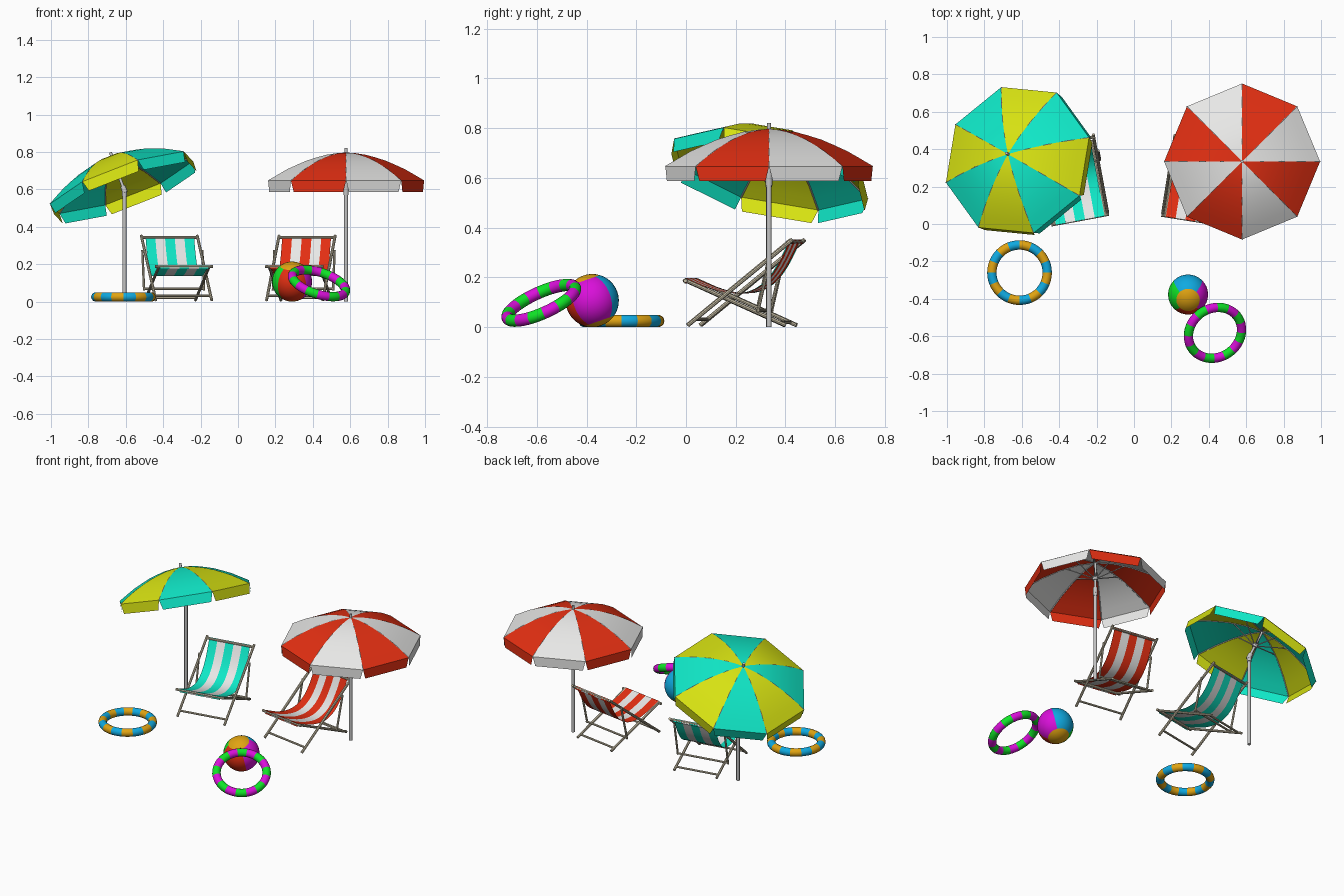
import bpy, bmesh, math
from mathutils import Vector, Matrix

if "Cube" in bpy.data.objects:
    bpy.data.objects.remove(bpy.data.objects["Cube"])


def mat(name, r, g, b):
    m = bpy.data.materials.new(name)
    m.diffuse_color = (r, g, b, 1)
    m.use_nodes = True
    m.node_tree.nodes["Principled BSDF"].inputs["Base Color"].default_value = m.diffuse_color
    return m


WHITE = mat("white", .8, .8, .79)
RED = mat("red", .76, .028, .006)
TEAL = mat("teal", .005, .8, .57)
LIME = mat("lime", .68, .76, .006)
GOLD = mat("gold", .75, .37, .006)
BLUE = mat("blue", .005, .4, .75)
MAGENTA = mat("magenta", .7, .005, .7)
GREEN = mat("green", .005, .78, .02)
WOOD = mat("wood", .58, .52, .38)
METAL = mat("metal", .55, .55, .55)


def finish(name, bm, mats, matrix=Matrix(), angle=35):
    me = bpy.data.meshes.new(name)
    bm.to_mesh(me)
    bm.free()
    ob = bpy.data.objects.new(name, me)
    bpy.context.collection.objects.link(ob)
    for m in mats:
        me.materials.append(m)
    ob.matrix_world = matrix
    bpy.ops.object.select_all(action='DESELECT')
    ob.select_set(True)
    bpy.context.view_layer.objects.active = ob
    bpy.ops.object.shade_smooth_by_angle(angle=math.radians(angle))
    return ob


def rod(bm, a, b, r, sides=8):
    a, b = Vector(a), Vector(b)
    d = b - a
    m = Matrix.Translation((a + b) / 2) @ d.to_track_quat('Z', 'Y').to_matrix().to_4x4()
    bmesh.ops.create_cone(bm, cap_ends=True, segments=sides, radius1=r, radius2=r,
                          depth=d.length, matrix=m)


def aim(loc, normal):
    q = Vector((0, 0, 1)).rotation_difference(Vector(normal).normalized())
    return Matrix.Translation(loc) @ q.to_matrix().to_4x4()


# ---- parasol: local origin is the centre of the canopy rim ----
RIM, RISE, JOINT = .417, .15, -.047


def dome(r):
    return RISE * (1 - (r / RIM) ** 1.8)


def polar(r, deg, z):
    a = math.radians(deg)
    return Vector((r * math.cos(a), r * math.sin(a), z))


def parasol(label, loc, normal, start, even, odd):
    M = aim(loc, normal)
    # canopy panels with a hanging valance flap each
    bm = bmesh.new()
    radii = [.004] + [RIM * i / 8 for i in range(1, 9)]
    for k in range(8):
        a0, a1 = start + 45 * k, start + 45 * (k + 1)
        rows = [[bm.verts.new(polar(r, a, dome(r))) for a in (a0, a1)] for r in radii]
        for p, q in zip(rows, rows[1:]):
            bm.faces.new((p[0], q[0], q[1], p[1])).material_index = k % 2
        p, q = polar(RIM, a0, 0), polar(RIM, a1, 0)
        down = Vector((0, 0, -.06))
        flap = [p, p.lerp(q, .05) + down, p.lerp(q, .95) + down, q]
        bm.faces.new([bm.verts.new(v) for v in flap]).material_index = k % 2
    finish(label + "_canopy", bm, (even, odd), M, 30)
    # ribs under the seams and struts from the collar
    bm = bmesh.new()
    for k in range(8):
        a = start + 45 * k
        for i in range(4):
            r0, r1 = RIM * i / 4, RIM * (i + 1) / 4
            rod(bm, polar(r0, a, dome(r0) - .002), polar(r1, a, dome(r1) - .002), .003, 6)
        rod(bm, polar(.012, a, .045), polar(.17, a, dome(.17) - .004), .0035, 6)
    finish(label + "_ribs", bm, (METAL,), M)
    # upper shaft, hub and tip
    bm = bmesh.new()
    rod(bm, (0, 0, JOINT), (0, 0, .174), .008, 12)
    rod(bm, (0, 0, .03), (0, 0, .055), .016, 12)
    rod(bm, (0, 0, JOINT - .012), (0, 0, JOINT + .025), .014, 12)
    finish(label + "_upper_shaft", bm, (METAL,), M)
    # ground pole
    bm = bmesh.new()
    j = M @ Vector((0, 0, JOINT))
    rod(bm, (j.x, j.y, 0), j, .0105, 12)
    rod(bm, (j.x, j.y, j.z - .03), j, .0135, 12)
    finish(label + "_pole", bm, (METAL,))


parasol("red_parasol", (.578, .334, .647), (0, 0, 1), 0, WHITE, RED)
parasol("teal_parasol", (-.623, .342, .637), (-.37, .227, 1), 15, TEAL, LIME)


# ---- deck chair: local origin is below the middle of the seat front ----
def deck_chair(label, loc, turn, color):
    M = Matrix.Translation(loc) @ Matrix.Rotation(math.radians(turn), 4, 'Z')
    R = .008
    bm = bmesh.new()
    for s in (-1, 1):
        rod(bm, (s * .152, .0, .008), (s * .152, .425, .352), R)      # back rail
        rod(bm, (s * .137, -.015, .19), (s * .137, .395, .008), R)    # seat rail
        rod(bm, (s * .163, .335, .275), (s * .163, .285, .06), R * .8)  # prop
    rod(bm, (-.157, .412, .342), (.157, .412, .342), R)
    rod(bm, (-.157, -.01, .187), (.157, -.01, .187), R)
    rod(bm, (-.152, .03, .032), (.152, .03, .032), R * .8)
    rod(bm, (-.137, .37, .02), (.137, .37, .02), R * .8)
    rod(bm, (-.168, .288, .068), (.168, .288, .068), R * .8)
    finish(label + "_frame", bm, (WOOD,), M)
    # sagging striped sling
    ctrl = [Vector(p) for p in ((-.014, .197), (.12, .135), (.285, .07), (.345, .2), (.412, .352))]

    def bezier(t):
        pts = ctrl
        while len(pts) > 1:
            pts = [a.lerp(b, t) for a, b in zip(pts, pts[1:])]
        return pts[0]

    path = [Vector((-.016, .175))] + [bezier(i / 16) for i in range(17)] + [Vector((.423, .335))]
    bm = bmesh.new()
    xs = [-.132 + .264 * i / 5 for i in range(6)]
    rows = [[bm.verts.new((x, p.x, p.y)) for x in xs] for p in path]
    for a, b in zip(rows, rows[1:]):
        for i in range(5):
            bm.faces.new((a[i], a[i + 1], b[i + 1], b[i])).material_index = i % 2
    finish(label + "_sling", bm, (color, WHITE), M)


deck_chair("teal_chair", (-.29, .033, 0), 10.5, TEAL)
deck_chair("red_chair", (.303, .032, 0), -9, RED)


# ---- swim rings with alternating bands ----
def swim_ring(name, M, colors, major=.148, minor=.025, bands=16, per=3, sides=14):
    bm = bmesh.new()
    n = bands * per
    rings = []
    for i in range(n):
        rings.append([])
        for j in range(sides):
            t = 2 * math.pi * j / sides
            rings[i].append(bm.verts.new(polar(major + minor * math.cos(t), 360 * i / n,
                                               minor * math.sin(t))))
    for i in range(n):
        a, b = rings[i], rings[(i + 1) % n]
        for j in range(sides):
            k = (j + 1) % sides
            bm.faces.new((a[j], b[j], b[k], a[k])).material_index = (i // per) % 2
    finish(name, bm, colors, M)


swim_ring("flat_swim_ring", aim((-.612, -.26, .025), (0, 0, 1)), (BLUE, GOLD))
swim_ring("leaning_swim_ring", aim((.433, -.582, .098), (.28, -.395, .875)), (MAGENTA, GREEN))

# ---- beach ball: coloured quarters with caps at both poles ----
bm = bmesh.new()
bmesh.ops.create_uvsphere(bm, u_segments=32, v_segments=20, radius=.107)
for f in bm.faces:
    c = f.calc_center_median()
    az = math.degrees(math.atan2(c.y, c.x))
    f.material_index = 4 if abs(c.z) > .107 * .81 else int(((az + 45) % 360) // 90)
finish("beach_ball", bm, (MAGENTA, BLUE, GREEN, RED, GOLD),
       aim((.289, -.377, .107), (0, -.33, .94)))
